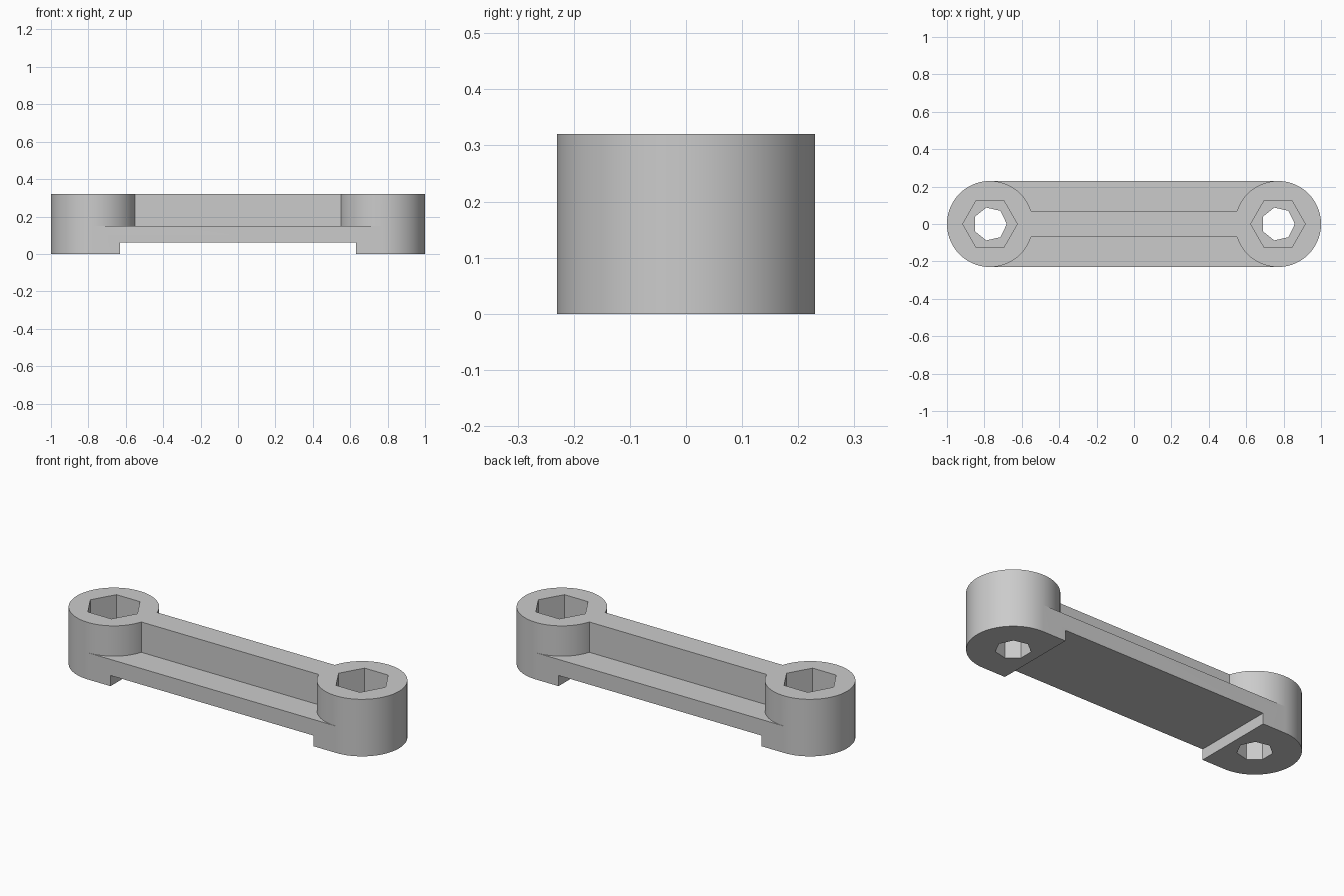
import bpy
import bmesh
from math import pi, sin, cos, asin

if "Cube" in bpy.data.objects:
    bpy.data.objects.remove(bpy.data.objects["Cube"], do_unlink=True)

CENTRE = 0.77      # distance of each boss from the middle
RADIUS = 0.23      # boss radius and half width of the bar
HEIGHT = 0.32
LEDGE = 0.15       # top of the lower flange
WEB = 0.07         # half thickness of the upright web
RECESS = 0.06      # depth of the underside recess
PAD_X = 0.63       # inner edge of the foot pads

grey = bpy.data.materials.new("plain grey")
grey.use_nodes = True
grey.diffuse_color = (0.6, 0.6, 0.6, 1)
grey.node_tree.nodes["Principled BSDF"].inputs["Base Color"].default_value = (0.6, 0.6, 0.6, 1)


def arc(cx, start, end, steps, radius=RADIUS):
    return [(cx + radius * cos(start + (end - start) * i / steps),
             radius * sin(start + (end - start) * i / steps)) for i in range(steps + 1)]


def polygon(cx, radius, sides):
    return arc(cx, 0, 2 * pi, sides, radius)[:-1]


def prism(name, outline, bottom, top):
    bm = bmesh.new()
    face = bm.faces.new([bm.verts.new((x, y, bottom)) for x, y in outline])
    result = bmesh.ops.extrude_face_region(bm, geom=[face])
    raised = [v for v in result["geom"] if isinstance(v, bmesh.types.BMVert)]
    bmesh.ops.translate(bm, verts=raised, vec=(0, 0, top - bottom))
    bmesh.ops.recalc_face_normals(bm, faces=bm.faces)
    mesh = bpy.data.meshes.new(name)
    bm.to_mesh(mesh)
    bm.free()
    obj = bpy.data.objects.new(name, mesh)
    mesh.materials.append(grey)
    bpy.context.collection.objects.link(obj)
    return obj


# Round-ended bar
outline = arc(CENTRE, -pi / 2, pi / 2, 48) + arc(-CENTRE, pi / 2, 3 * pi / 2, 48)
link = prism("connecting_link", outline, 0, HEIGHT)

# Side channels that leave the web and the round bosses
a = asin(WEB / RADIUS)
half = arc(CENTRE, pi - a, pi / 2, 36) + [(CENTRE, 0.4)]
channel = half + [(-x, y) for x, y in reversed(half)]
cutters = [prism("channel_cutter", [(x, s * y) for x, y in channel], LEDGE, 0.5)
           for s in (-1, 1)]

# Recess under the bar
box = [(-PAD_X, -0.4), (PAD_X, -0.4), (PAD_X, 0.4), (-PAD_X, 0.4)]
cutters.append(prism("underside_cutter", box, -0.2, RECESS))

# Hexagonal nut pockets and bolt holes
for cx in (-CENTRE, CENTRE):
    cutters.append(prism("pocket_cutter", polygon(cx, 0.146, 6), 0.14, 0.5))
    cutters.append(prism("hole_cutter", polygon(cx, 0.09, 7), -0.2, 0.4))

bpy.ops.object.select_all(action="DESELECT")
bpy.context.view_layer.objects.active = link
link.select_set(True)
for cutter in cutters:
    cutter.hide_render = True
    mod = link.modifiers.new("cut", "BOOLEAN")
    mod.operation = "DIFFERENCE"
    mod.solver = "EXACT"
    mod.object = cutter
    bpy.ops.object.modifier_apply(modifier=mod.name)
    bpy.data.objects.remove(cutter, do_unlink=True)

bpy.ops.object.shade_smooth_by_angle(angle=pi / 6)
